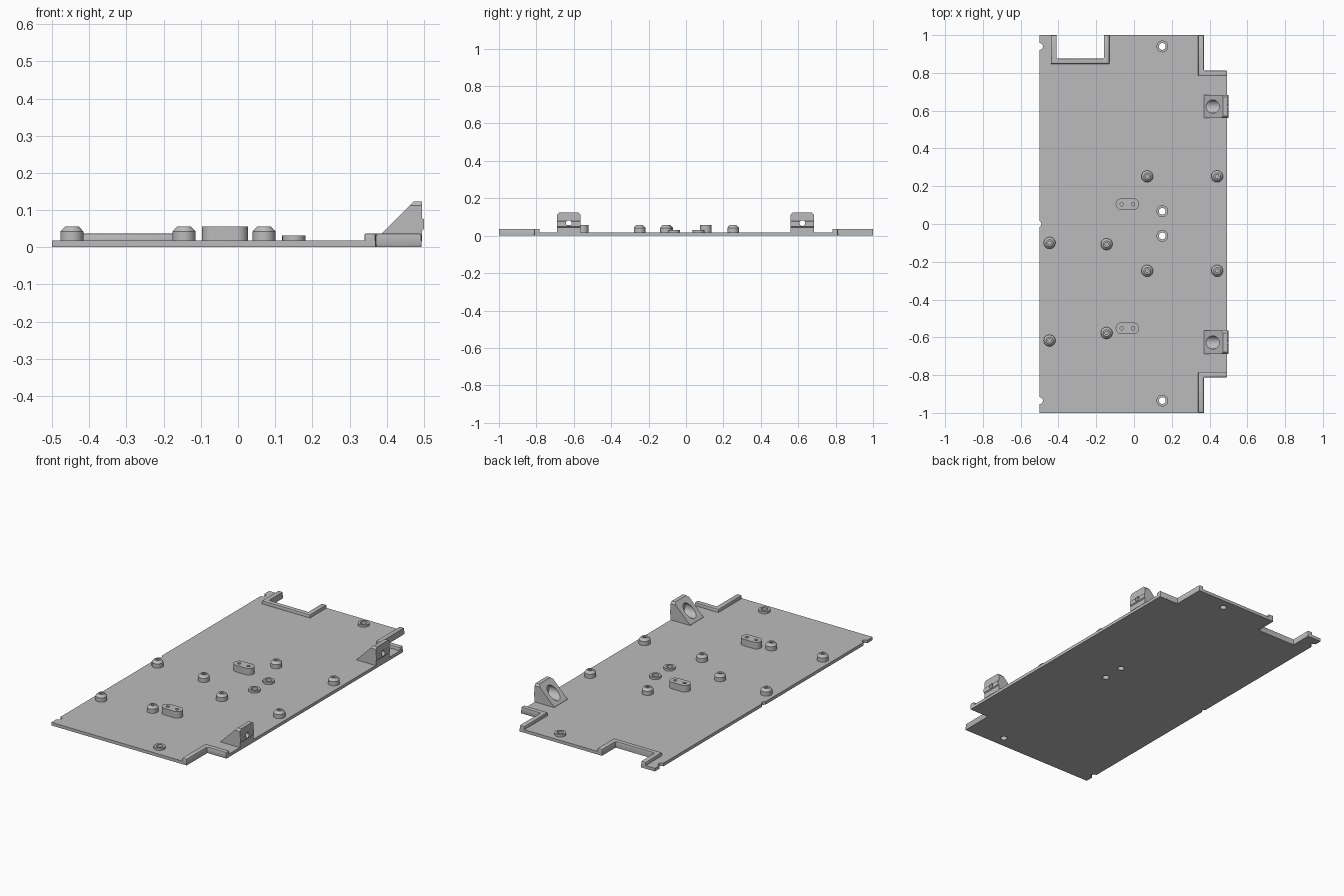
import bpy, bmesh, math
from mathutils import Matrix, Vector

cube = bpy.data.objects.get("Cube")
if cube:
    bpy.data.objects.remove(cube, do_unlink=True)

grey = bpy.data.materials.new("plain_grey")
grey.use_nodes = True
grey.diffuse_color = (0.5, 0.5, 0.5, 1)
grey.node_tree.nodes["Principled BSDF"].inputs["Base Color"].default_value = (0.5, 0.5, 0.5, 1)

BASE = 0.018      # plate thickness
LIP = 0.037       # rim height


def finish(name, bm):
    bmesh.ops.recalc_face_normals(bm, faces=bm.faces)
    mesh = bpy.data.meshes.new(name)
    bm.to_mesh(mesh)
    bm.free()
    mesh.materials.append(grey)
    obj = bpy.data.objects.new(name, mesh)
    bpy.context.collection.objects.link(obj)
    return obj


def activate(obj):
    bpy.ops.object.select_all(action="DESELECT")
    obj.select_set(True)
    bpy.context.view_layer.objects.active = obj


def smooth(obj):
    activate(obj)
    bpy.ops.object.shade_smooth_by_angle(angle=math.radians(30))


def prism(name, points, start, depth):
    """Extrude a closed outline of 3D points along a direction."""
    bm = bmesh.new()
    face = bm.faces.new([bm.verts.new(Vector(p) + Vector(start)) for p in points])
    new = bmesh.ops.extrude_face_region(bm, geom=[face])["geom"]
    bmesh.ops.translate(bm, vec=depth, verts=[v for v in new if isinstance(v, bmesh.types.BMVert)])
    return finish(name, bm)


def flat(name, points, z0, z1):
    return prism(name, [(x, y, 0) for x, y in points], (0, 0, z0), (0, 0, z1 - z0))


def rod(radius, centre, length, axis="Z"):
    bm = bmesh.new()
    bmesh.ops.create_cone(bm, cap_ends=True, segments=32, radius1=radius, radius2=radius, depth=length)
    if axis == "X":
        bmesh.ops.rotate(bm, verts=bm.verts, matrix=Matrix.Rotation(math.pi / 2, 3, "Y"))
    bmesh.ops.translate(bm, verts=bm.verts, vec=centre)
    return finish("cutter", bm)


def cut(obj, cutters):
    for cutter in cutters:
        activate(obj)
        mod = obj.modifiers.new("cut", "BOOLEAN")
        mod.operation, mod.solver, mod.object = "DIFFERENCE", "EXACT", cutter
        bpy.ops.object.modifier_apply(modifier=mod.name)
        bpy.data.objects.remove(cutter, do_unlink=True)


def bevel(obj, width):
    mod = obj.modifiers.new("bevel", "BEVEL")
    mod.width, mod.segments = width, 2
    mod.limit_method, mod.angle_limit = "ANGLE", math.radians(40)
    activate(obj)
    bpy.ops.object.modifier_apply(modifier=mod.name)


def lathe(name, profile, x, y):
    """Revolve a closed (radius, height) profile round a vertical axis."""
    bm = bmesh.new()
    verts = [bm.verts.new((r, 0, z)) for r, z in profile]
    edges = [bm.edges.new((a, b)) for a, b in zip(verts, verts[1:] + verts[:1])]
    bmesh.ops.spin(bm, geom=verts + edges, axis=(0, 0, 1), cent=(0, 0, 0),
                   angle=math.tau, steps=32, use_duplicate=False)
    bmesh.ops.remove_doubles(bm, verts=bm.verts, dist=1e-5)
    bmesh.ops.translate(bm, verts=bm.verts, vec=(x, y, 0))
    obj = finish(name, bm)
    smooth(obj)


# base plate with notched corners and a rear cutout
plate = flat("base_plate", [(-0.5, -1), (0.37, -1), (0.37, -0.81), (0.493, -0.81),
                            (0.493, 0.81), (0.37, 0.81), (0.37, 1), (-0.16, 1),
                            (-0.16, 0.875), (-0.41, 0.875), (-0.41, 1), (-0.5, 1)], 0, BASE)
screw_rows = (0.94, 0.067, -0.063, -0.935)
cut(plate, [rod(0.018, (0.15, y, 0), 0.2) for y in screw_rows])
cut(plate, [rod(0.018, (x, y, 0), 0.2) for x, y in ((-0.5, 0.94), (-0.508, 0), (-0.5, -0.935))])
smooth(plate)

# raised rims along the cutouts
rear_rim = flat("rear_rim", [(-0.44, 1), (-0.44, 0.847), (-0.13, 0.847), (-0.13, 1),
                             (-0.16, 1), (-0.16, 0.875), (-0.41, 0.875), (-0.41, 1)], 0.001, LIP)
bevel(rear_rim, 0.005)
smooth(rear_rim)
for side, label in ((1, "back"), (-1, "front")):
    corner = [(0.34, 1), (0.34, 0.783), (0.493, 0.783), (0.493, 0.812), (0.37, 0.812), (0.37, 1)]
    rim = flat(label + "_corner_rim", [(x, y * side) for x, y in corner], 0.001, LIP)
    bevel(rim, 0.005)
    smooth(rim)

# sloped mounting brackets with a counterbored screw hole
for y, label in ((0.622, "back"), (-0.627, "front")):
    side = [(0.37, 0.016), (0.37, 0.02), (0.472, 0.123), (0.495, 0.123), (0.495, 0.079),
            (0.5, 0.075), (0.5, 0.05), (0.495, 0.045), (0.495, 0.016)]
    bracket = prism(label + "_bracket", [(x, 0, z) for x, z in side], (0, y - 0.062, 0), (0, 0.124, 0))
    corners = [prism("cutter", [(0, s * 0.044, 0.13), (0, s * 0.07, 0.13), (0, s * 0.07, 0.104)],
                     (0.3, y, 0), (0.3, 0, 0)) for s in (-1, 1)]
    cut(bracket, corners + [rod(0.035, (0.375, y, 0.067), 0.19, "X"),
                            rod(0.015, (0.45, y, 0.067), 0.2, "X")])
    smooth(bracket)

# chamfered standoffs with a blind pilot hole
standoff = [(0, 0.016), (0.031, 0.016), (0.031, 0.042), (0.027, 0.047), (0.018, 0.056),
            (0.009, 0.056), (0.009, 0.03), (0, 0.03)]
spots = [(x, y) for x in (0.07, 0.44) for y in (0.252, -0.248)]
spots += [(-0.447, -0.1), (-0.145, -0.107), (-0.447, -0.617), (-0.145, -0.577)]
for i, (x, y) in enumerate(spots):
    lathe(f"standoff_{i + 1}", standoff, x, y)

# rings round the screw holes
for i, y in enumerate(screw_rows):
    lathe(f"screw_ring_{i + 1}", [(0.018, 0.016), (0.031, 0.016), (0.031, 0.031), (0.018, 0.031)], 0.15, y)

# oblong pads with two holes each
for y, label in ((0.105, "back"), (-0.552, "front")):
    outline = []
    for s in (1, -1):
        for k in range(17):
            a = math.pi * (k / 16 - 0.5)
            outline.append((-0.035 + s * (0.031 + 0.031 * math.cos(a)), y + s * 0.031 * math.sin(a)))
    pad = flat(label + "_oblong_pad", outline, 0.016, 0.056)
    cut(pad, [rod(0.009, (-0.035 + dx, y, 0.056), 0.05) for dx in (-0.03, 0.03)])
    smooth(pad)
